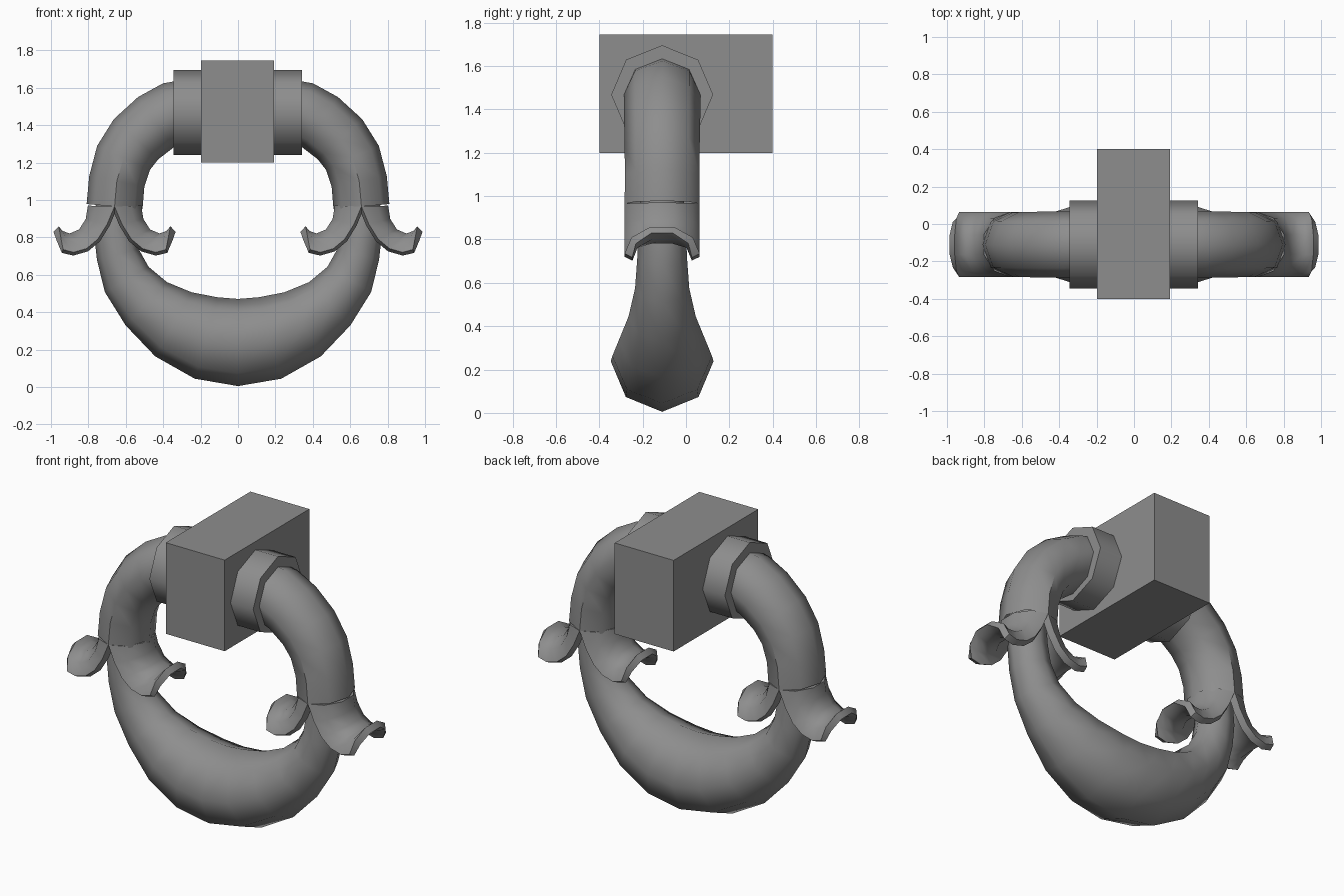
import bpy, bmesh, math
from mathutils import Vector

cube = bpy.data.objects.get("Cube")
if cube:
    bpy.data.objects.remove(cube, do_unlink=True)

RING_Y = -0.11     # plane the ring hangs in
LEAF_X = 0.66      # axis of the flared ends

iron = bpy.data.materials.new("dark_grey_iron")
iron.use_nodes = True
iron.diffuse_color = (0.27, 0.27, 0.27, 1)
iron.node_tree.nodes["Principled BSDF"].inputs["Base Color"].default_value = (0.27, 0.27, 0.27, 1)


def finish(name, bm, smooth=None):
    mesh = bpy.data.meshes.new(name)
    bm.to_mesh(mesh)
    bm.free()
    mesh.materials.append(iron)
    obj = bpy.data.objects.new(name, mesh)
    bpy.context.collection.objects.link(obj)
    if smooth:
        bpy.ops.object.select_all(action='DESELECT')
        obj.select_set(True)
        bpy.context.view_layer.objects.active = obj
        bpy.ops.object.shade_smooth_by_angle(angle=math.radians(smooth))
    return obj


def bridge(bm, rows, closed):
    for a, b in zip(rows, rows[1:]):
        n = len(a)
        for i in range(n if closed else n - 1):
            j = (i + 1) % n
            bm.faces.new((a[i], a[j], b[j], b[i]))


def tube(name, stations, caps=False):
    """Eight-sided sweep; stations are (x, z, radius in plane, radius in depth)."""
    bm = bmesh.new()
    rows = []
    for k, (x, z, r, ry) in enumerate(stations):
        p, q = stations[max(k - 1, 0)], stations[min(k + 1, len(stations) - 1)]
        along = Vector((q[0] - p[0], 0, q[1] - p[1])).normalized()
        out = Vector((-along.z, 0, along.x))
        rows.append([bm.verts.new(Vector((x, RING_Y, z)) + out * r * math.cos(a)
                                  + Vector((0, ry * math.sin(a), 0)))
                     for a in (i * math.pi / 4 for i in range(8))])
    bridge(bm, rows, True)
    if caps:
        bm.faces.new(rows[0])
        bm.faces.new(rows[-1])
    bmesh.ops.recalc_face_normals(bm, faces=bm.faces)
    return finish(name, bm, 50)


def leaf(name, side, turn):
    """Half of a split tube end, curling away from the tube."""
    crest = [(0.15, 0.97), (0.16, 0.9), (0.195, 0.845), (0.245, 0.825), (0.28, 0.84), (0.3, 0.865)]
    edge = [(0, 0.965), (0.04, 0.87), (0.09, 0.79), (0.15, 0.74), (0.22, 0.72), (0.275, 0.735)]
    bm = bmesh.new()
    rows = []
    for c, e in zip(crest, edge):
        row = []
        for deg in (-90, -55, -18, 18, 55, 90):
            a = math.radians(deg)
            x, z = Vector(e).lerp(Vector(c), math.cos(a))
            row.append(bm.verts.new((side * (LEAF_X + turn * x), RING_Y + 0.173 * math.sin(a), z)))
        rows.append(row)
    bridge(bm, rows, False)
    bm.normal_update()
    # the upper surface faces outward, thickness goes underneath
    if sum(f.normal.z for f in bm.faces) < 0:
        bmesh.ops.reverse_faces(bm, faces=bm.faces)
    obj = finish(name, bm)
    shell = obj.modifiers.new("thickness", 'SOLIDIFY')
    shell.thickness = 0.04
    shell.offset = -1
    bpy.ops.object.select_all(action='DESELECT')
    obj.select_set(True)
    bpy.context.view_layer.objects.active = obj
    bpy.ops.object.modifier_apply(modifier=shell.name)
    bpy.ops.object.shade_smooth_by_angle(angle=math.radians(50))


# Mounting block
bm = bmesh.new()
bmesh.ops.create_cube(bm, size=1)
for v in bm.verts:
    v.co = (v.co.x * 0.39 - 0.003, v.co.y * 0.8, v.co.z * 0.545 + 1.4725)
finish("mounting_block", bm)

# Octagonal collar running through the block
tube("collar", [(-0.345, 1.468, 0.228, 0.235), (0.342, 1.468, 0.228, 0.235)], caps=True)

# Heavy lower crescent, mirrored from its right half
half = [(0.17, 0.262, 0.226, 0.23), (0.345, 0.335, 0.197, 0.2), (0.49, 0.445, 0.16, 0.155),
        (0.595, 0.575, 0.135, 0.125), (0.643, 0.71, 0.115, 0.115),
        (LEAF_X, 0.83, 0.11, 0.11), (LEAF_X, 0.98, 0.1, 0.1)]
mirrored = [(-x, z, r, ry) for x, z, r, ry in reversed(half)]
tube("lower_crescent", mirrored + [(0, 0.238, 0.233, 0.237)] + half, caps=True)

# Upper arms and their flared, split ends
arm = [(0.28, 1.477, 0.165, 0.175), (0.34, 1.467, 0.168, 0.177), (0.44, 1.415, 0.165, 0.177),
       (0.545, 1.325, 0.16, 0.175), (0.612, 1.225, 0.155, 0.173),
       (0.648, 1.1, 0.15, 0.172), (LEAF_X, 0.965, 0.15, 0.173)]
for label, side in (("left", 1), ("right", -1)):
    tube(label + "_upper_arm", [(side * x, z, r, ry) for x, z, r, ry in arm])
    leaf(label + "_outer_leaf", side, 1)
    leaf(label + "_inner_leaf", side, -1)
